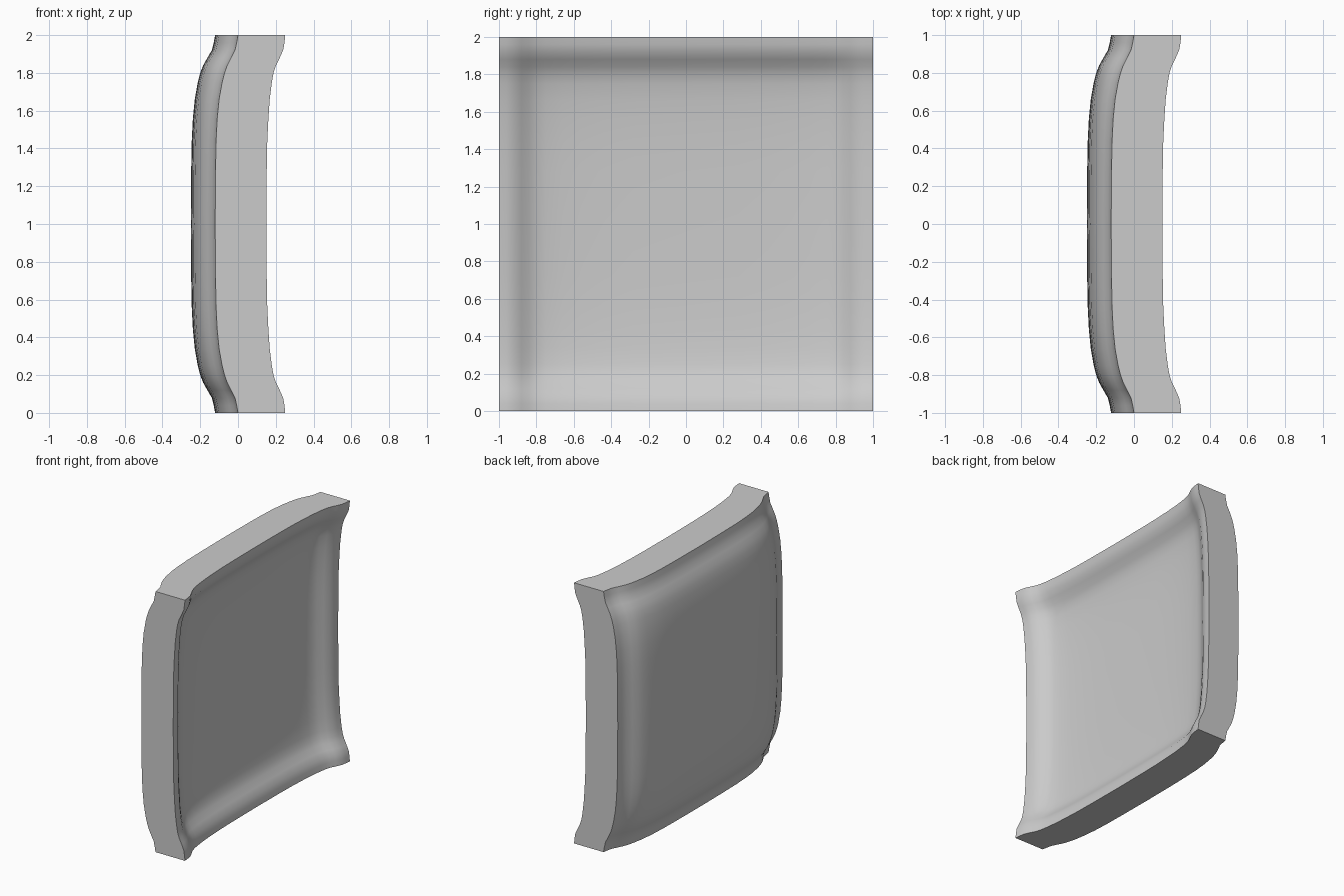
import bpy
import bmesh

cube = bpy.data.objects.get("Cube")
if cube:
    bpy.data.objects.remove(cube, do_unlink=True)

# Rim profile: distance from the edge, drop of the hollow side, drop of the bulged side
PROFILE = [
    (0.00, 0.000, 0.000), (0.04, 0.004, 0.007), (0.08, 0.011, 0.016),
    (0.12, 0.029, 0.037), (0.16, 0.049, 0.057), (0.20, 0.062, 0.071),
    (0.25, 0.071, 0.084), (0.34, 0.082, 0.100), (0.44, 0.089, 0.110),
    (0.56, 0.095, 0.116), (0.72, 0.098, 0.119), (1.00, 0.100, 0.121),
]
# Mirror the profile so it runs from one edge to the other
half = [(d - 1, a, b) for d, a, b in PROFILE]
SPAN = half + [(-t, a, b) for t, a, b in reversed(half[:-1])]
N = len(SPAN)
HOLLOW_RIM, BULGE_RIM = 0.25, 0.0
HOLLOW_EXTRA, BULGE_EXTRA = 0.03, 0.008
RIM_DROP = 0.07


def sag(u, v, extra):
    """Sum of both edge drops, plus extra depth inside the rim."""
    return u + v + extra * min(1, u / RIM_DROP) * min(1, v / RIM_DROP)


grey = bpy.data.materials.new("plain grey")
grey.use_nodes = True
colour = (0.6, 0.6, 0.6, 1)
grey.diffuse_color = colour
grey.node_tree.nodes["Principled BSDF"].inputs["Base Color"].default_value = colour

# Dished panel: a hollow side and a bulged side
bm = bmesh.new()
hollow, bulge = [], []
for y, ya, yb in SPAN:
    hollow.append([bm.verts.new((HOLLOW_RIM - sag(ya, za, HOLLOW_EXTRA), y, z + 1))
                   for z, za, zb in SPAN])
    bulge.append([bm.verts.new((BULGE_RIM - sag(yb, zb, BULGE_EXTRA), y, z + 1))
                  for z, za, zb in SPAN])
for side in (hollow, bulge):
    for i in range(N - 1):
        for j in range(N - 1):
            bm.faces.new((side[i][j], side[i + 1][j], side[i + 1][j + 1], side[i][j + 1]))

# Flat edge walls
for k in range(N - 1):
    for e in (0, N - 1):
        bm.faces.new((hollow[k][e], hollow[k + 1][e], bulge[k + 1][e], bulge[k][e]))
        bm.faces.new((hollow[e][k], hollow[e][k + 1], bulge[e][k + 1], bulge[e][k]))
bmesh.ops.recalc_face_normals(bm, faces=bm.faces[:])

mesh = bpy.data.meshes.new("dished_panel")
bm.to_mesh(mesh)
bm.free()
mesh.materials.append(grey)
panel = bpy.data.objects.new("dished_panel", mesh)
bpy.context.collection.objects.link(panel)

# Smooth dish, sharp outer edges
bpy.ops.object.select_all(action="DESELECT")
panel.select_set(True)
bpy.context.view_layer.objects.active = panel
bpy.ops.object.shade_smooth_by_angle(angle=0.6)
